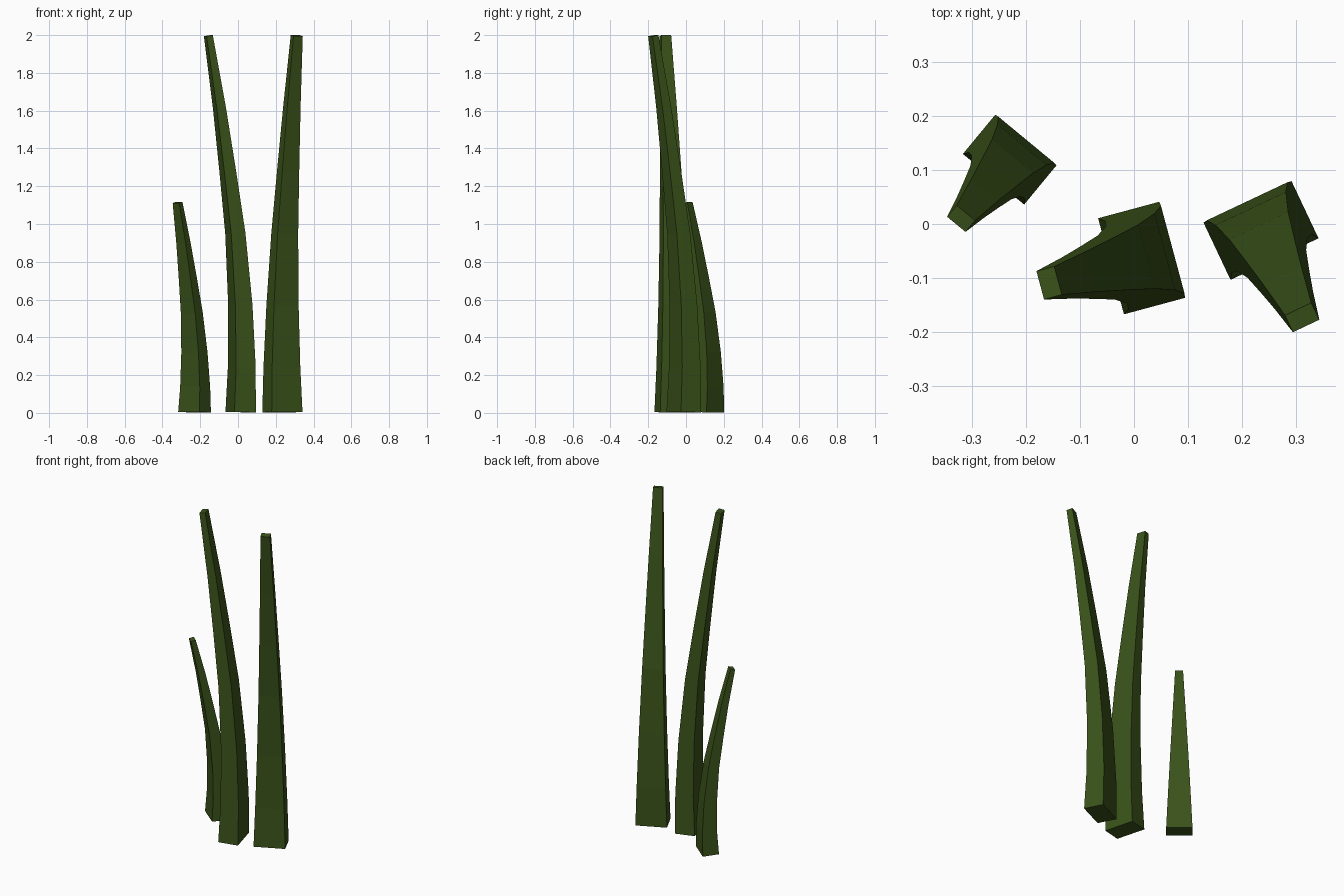
import bpy, bmesh
from mathutils import Vector

if "Cube" in bpy.data.objects:
    bpy.data.objects.remove(bpy.data.objects["Cube"])

mat = bpy.data.materials.new("leaf_green")
mat.diffuse_color = (0.042, 0.085, 0.01, 1)
mat.use_nodes = True
mat.node_tree.nodes["Principled BSDF"].inputs["Base Color"].default_value = mat.diffuse_color

# shared bend: (height fraction, lean fraction)
BEND = [(0, 0), (0.12, -0.035), (0.285, 0.01), (0.475, 0.165),
        (0.64, 0.40), (0.81, 0.66), (1, 1)]


def blade(name, base, lean, width, depth, height, tip):
    """Tapered rectangular blade bending along the lean vector."""
    lean = Vector((lean[0], lean[1], 0))
    base = Vector((base[0], base[1], 0.004))
    fwd = lean.normalized()
    side = Vector((-fwd.y, fwd.x, 0))
    centres = [base + lean * b + Vector((0, 0, height * h)) for h, b in BEND]
    bm = bmesh.new()
    rings = []
    for i, (h, b) in enumerate(BEND):
        # sections stay perpendicular to the spine
        tangent = (centres[min(i + 1, 6)] - centres[max(i - 1, 0)]).normalized()
        across = side.cross(tangent)
        s = 1 + (tip - 1) * h
        rings.append([bm.verts.new(centres[i] + side * (u * width * s / 2)
                                   + across * (v * depth * s / 2))
                      for u, v in ((-1, -1), (1, -1), (1, 1), (-1, 1))])
    for lo, hi in zip(rings, rings[1:]):
        for k in range(4):
            n = (k + 1) % 4
            bm.faces.new((lo[k], lo[n], hi[n], hi[k]))
    bm.faces.new(rings[0][::-1])
    bm.faces.new(rings[-1])
    bmesh.ops.recalc_face_normals(bm, faces=bm.faces)
    mesh = bpy.data.meshes.new(name)
    bm.to_mesh(mesh)
    bm.free()
    mesh.materials.append(mat)
    bpy.context.collection.objects.link(bpy.data.objects.new(name, mesh))


# three blades of the tuft
blade("middle_blade", (0.014, -0.063), (-0.171, -0.046), 0.184, 0.117, 1.993, 0.295)
blade("right_blade", (0.235, -0.012), (0.076, -0.161), 0.180, 0.117, 1.993, 0.30)
blade("short_blade", (-0.230, 0.119), (-0.090, -0.109), 0.147, 0.094, 1.11, 0.30)
